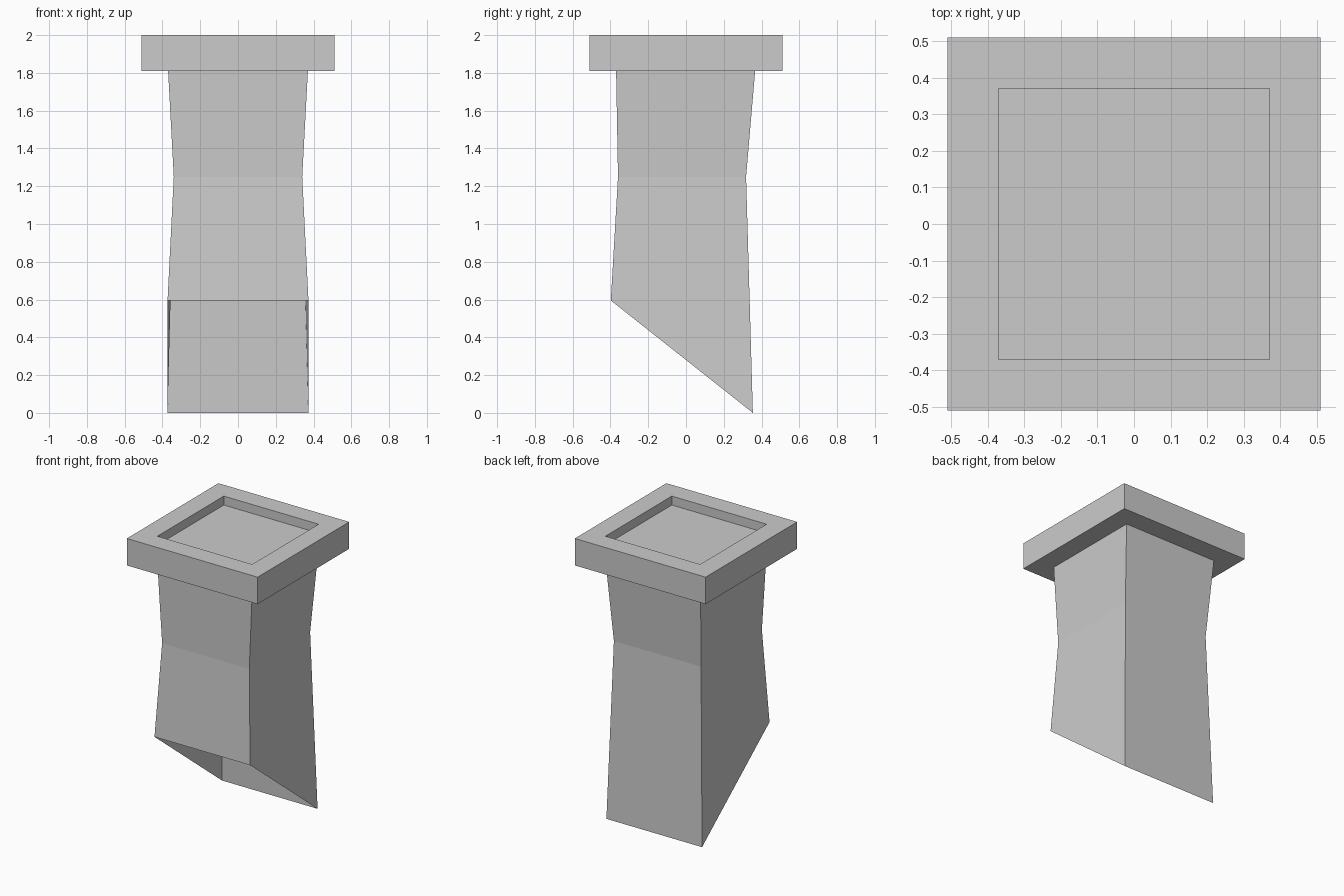
import bpy
import bmesh

cube = bpy.data.objects.get("Cube")
if cube:
    bpy.data.objects.remove(cube, do_unlink=True)

# Single plain grey
GREY = (0.6, 0.6, 0.6, 1.0)
mat = bpy.data.materials.new("stone_grey")
mat.use_nodes = True
mat.diffuse_color = GREY
bsdf = mat.node_tree.nodes["Principled BSDF"]
bsdf.inputs["Base Color"].default_value = GREY
bsdf.inputs["Roughness"].default_value = 0.9


def ring(bm, half_x, front, back):
    """Four corners; front and back are (y, z) pairs."""
    return [bm.verts.new((sx * half_x, y, z))
            for sx, (y, z) in ((-1, front), (1, front), (1, back), (-1, back))]


def bridge(bm, low, high):
    for i in range(4):
        j = (i + 1) % 4
        bm.faces.new((low[i], low[j], high[j], high[i]))


def finish(bm, name):
    mesh = bpy.data.meshes.new(name)
    bm.to_mesh(mesh)
    bm.free()
    mesh.materials.append(mat)
    obj = bpy.data.objects.new(name, mesh)
    bpy.context.collection.objects.link(obj)
    return obj


# Shaft: waisted open tube with a slanted foot that follows a roof slope
bm = bmesh.new()
sections = [
    (0.373, (-0.398, 0.595), (0.354, 0.0)),
    (0.34, (-0.36, 1.25), (0.318, 1.25)),
    (0.37, (-0.37, 1.81), (0.366, 1.81)),
]
rings = [ring(bm, *s) for s in sections]
for low, high in zip(rings, rings[1:]):
    bridge(bm, low, high)
finish(bm, "chimney_shaft")

# Cap: square slab with a shallow recess sunk into its top
bm = bmesh.new()
OUTER, INNER = 0.51, 0.37
levels = [(OUTER, 1.81), (OUTER, 2.0), (INNER, 2.0), (INNER, 1.937)]
rings = [ring(bm, h, (-h, z), (h, z)) for h, z in levels]
for low, high in zip(rings, rings[1:]):
    bridge(bm, low, high)
bm.faces.new(rings[-1])
bm.faces.new(rings[0][::-1])
finish(bm, "chimney_cap")
